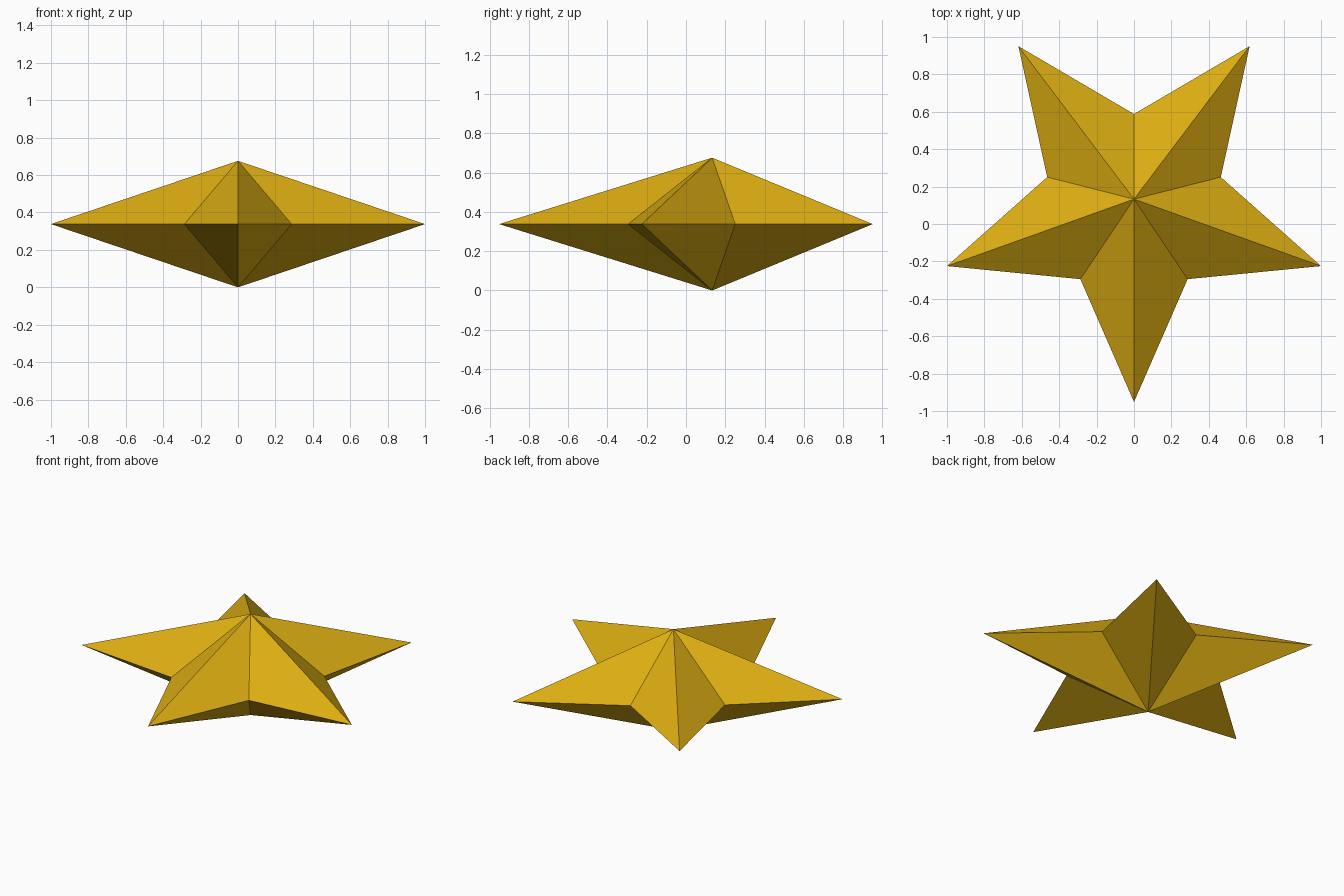
import bpy, bmesh, math

if "Cube" in bpy.data.objects:
    bpy.data.objects.remove(bpy.data.objects["Cube"])

TIP_R, NOTCH_R = 1.0515, 0.488    # outer and inner star radii
CENTRE_Y, APEX_Y = 0.10, 0.133    # outline centre, slightly offset ridge apex
HALF_H = 0.338

gold = bpy.data.materials.new("gold")
gold.diffuse_color = (0.72, 0.42, 0.006, 1)
gold.use_nodes = True
gold.node_tree.nodes["Principled BSDF"].inputs["Base Color"].default_value = gold.diffuse_color

# Star outline at mid height, one tip pointing to the front
bm = bmesh.new()
rim = []
for i in range(10):
    r = NOTCH_R if i % 2 else TIP_R
    a = -math.pi / 2 + i * math.pi / 5
    rim.append(bm.verts.new((r * math.cos(a), CENTRE_Y + r * math.sin(a), HALF_H)))

# Faceted fans up to the top apex and down to the bottom apex
top = bm.verts.new((0, APEX_Y, 2 * HALF_H))
bottom = bm.verts.new((0, APEX_Y, 0))
for a, b in zip(rim, rim[1:] + rim[:1]):
    bm.faces.new((a, b, top))
    bm.faces.new((b, a, bottom))

mesh = bpy.data.meshes.new("star")
bm.to_mesh(mesh)
bm.free()
mesh.materials.append(gold)
bpy.context.collection.objects.link(bpy.data.objects.new("star", mesh))
